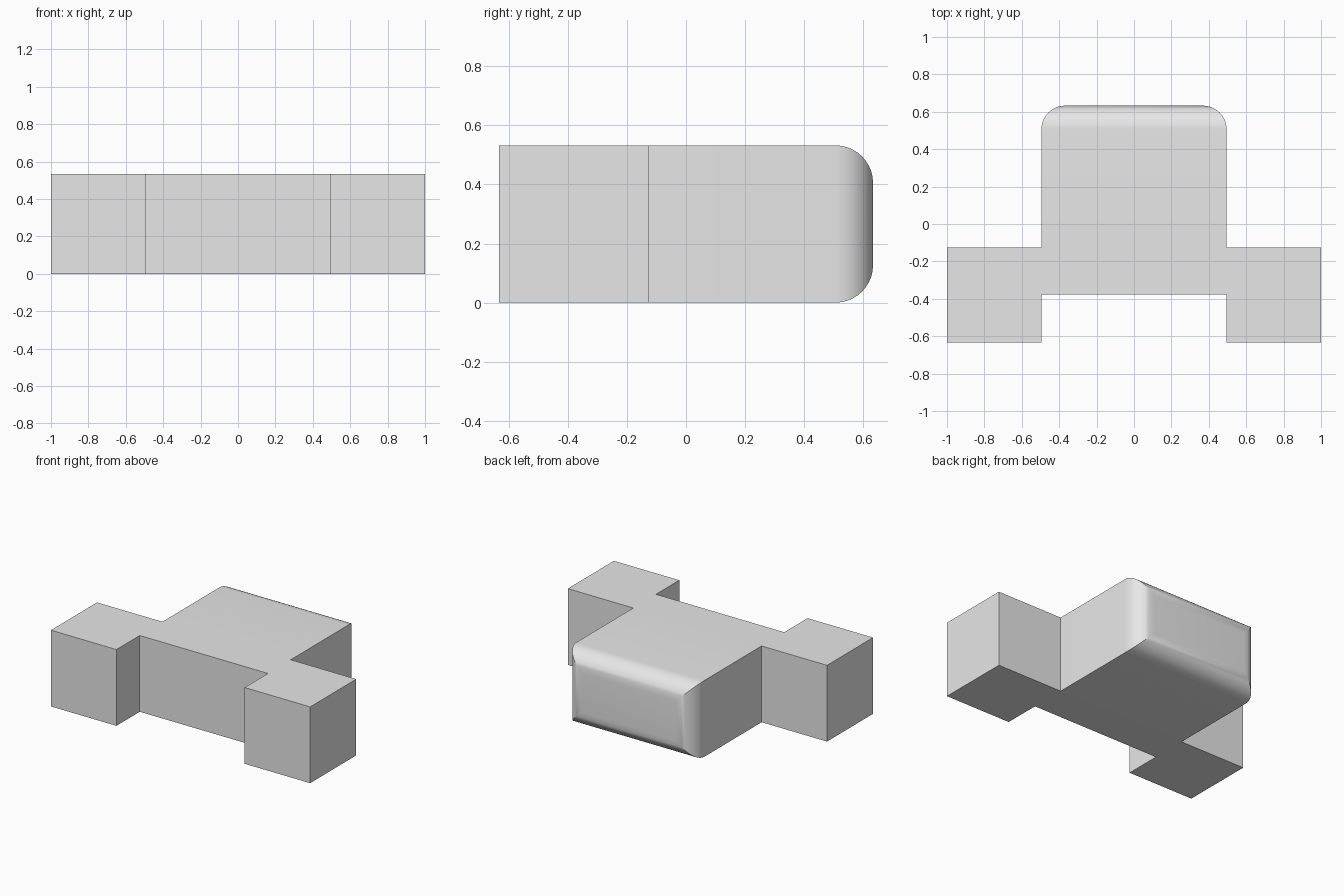
import bpy
import bmesh
import math

HEIGHT = 0.532
RADIUS = 0.127
BACK = 0.633

cube = bpy.data.objects.get("Cube")
if cube:
    bpy.data.objects.remove(cube, do_unlink=True)

# Single plain grey finish
grey = bpy.data.materials.new("plain_grey")
grey.use_nodes = True
colour = (0.8, 0.8, 0.8, 1.0)
grey.diffuse_color = colour
grey.node_tree.nodes["Principled BSDF"].inputs["Base Color"].default_value = colour

# Half outline of the block, mirrored to the other side
half = [(0.495, -0.376), (0.495, -BACK), (1.0, -BACK),
        (1.0, -0.126), (0.495, -0.126), (0.495, BACK)]
outline = half + [(-x, y) for x, y in reversed(half)]

# Extrude the outline upwards
bm = bmesh.new()
base = bm.faces.new([bm.verts.new((x, y, 0)) for x, y in outline])
top = bmesh.ops.extrude_face_region(bm, geom=[base], use_keep_orig=True)
bmesh.ops.translate(bm, vec=(0, 0, HEIGHT),
                    verts=[g for g in top["geom"] if isinstance(g, bmesh.types.BMVert)])
bmesh.ops.recalc_face_normals(bm, faces=bm.faces)

# Round the four edges around the back face
rim = [e for e in bm.edges if all(v.co.y > BACK - 0.001 for v in e.verts)]
bmesh.ops.bevel(bm, geom=rim, offset=RADIUS, offset_type='OFFSET',
                segments=10, profile=0.5, affect='EDGES')
bmesh.ops.recalc_face_normals(bm, faces=bm.faces)

mesh = bpy.data.meshes.new("block_body")
bm.to_mesh(mesh)
bm.free()
mesh.materials.append(grey)
body = bpy.data.objects.new("block_body", mesh)
bpy.context.collection.objects.link(body)

# Smooth the rounded rim, keep the corners sharp
bpy.ops.object.select_all(action='DESELECT')
body.select_set(True)
bpy.context.view_layer.objects.active = body
bpy.ops.object.shade_smooth_by_angle(angle=math.radians(30))
